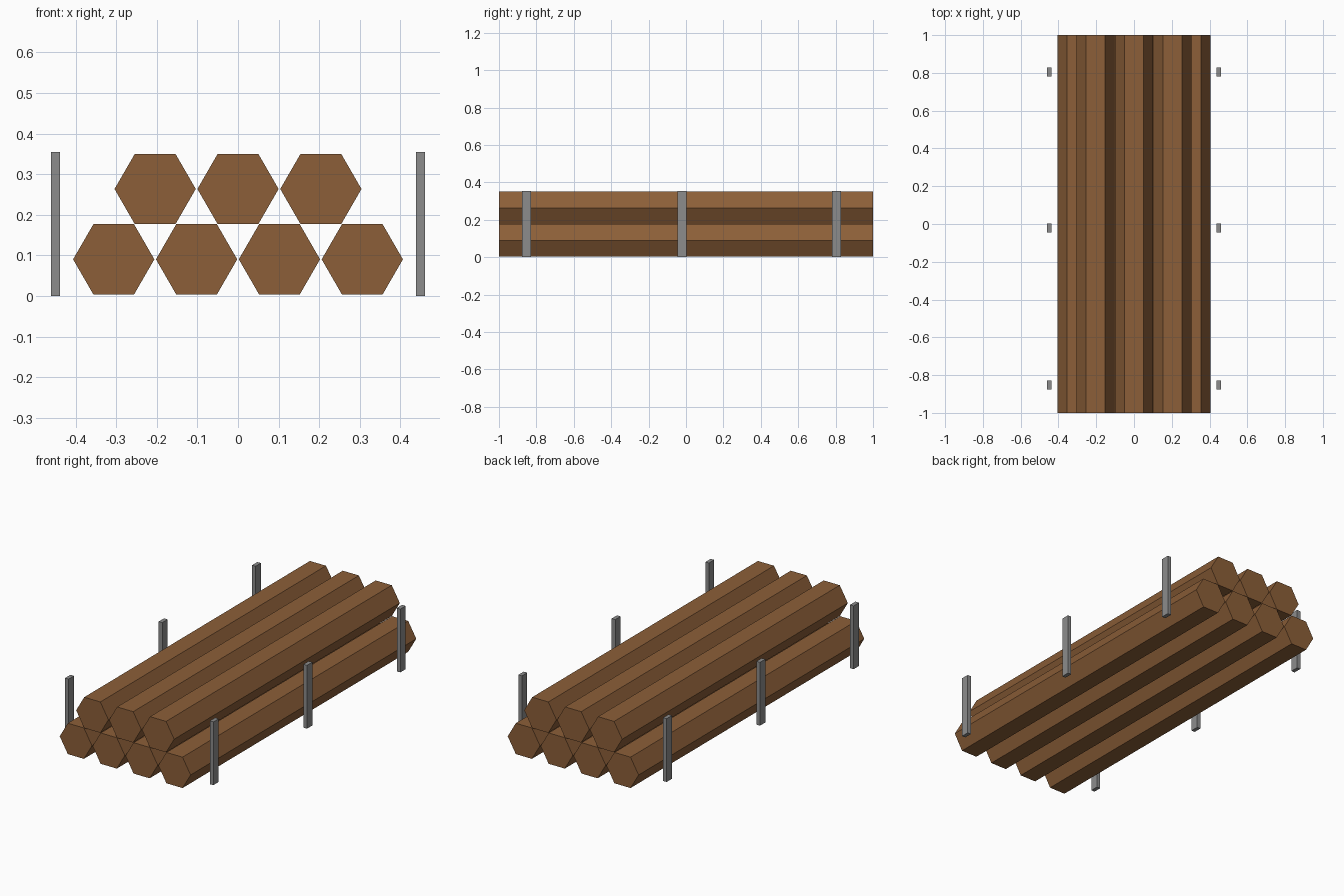
import bpy, bmesh, math
from mathutils import Matrix

if "Cube" in bpy.data.objects:
    bpy.data.objects.remove(bpy.data.objects["Cube"])


def material(name, rgb):
    m = bpy.data.materials.new(name)
    m.diffuse_color = (*rgb, 1)
    m.use_nodes = True
    m.node_tree.nodes["Principled BSDF"].inputs["Base Color"].default_value = m.diffuse_color
    return m


WOOD = material("brown wood", (0.262, 0.114, 0.040))
STEEL = material("grey steel", (0.262, 0.262, 0.262))


def add_object(name, bm, mat, loc):
    mesh = bpy.data.meshes.new(name)
    bm.to_mesh(mesh)
    bm.free()
    mesh.materials.append(mat)
    ob = bpy.data.objects.new(name, mesh)
    ob.location = loc
    bpy.context.collection.objects.link(ob)
    return ob


# Hexagonal log lying along y, corners pointing to +x and -x
R, PITCH = 0.1, 0.204
APOTHEM = R * math.sqrt(3) / 2


def log(name, x, z):
    bm = bmesh.new()
    bmesh.ops.create_cone(bm, cap_ends=True, segments=6, radius1=R, radius2=R, depth=2,
                          matrix=Matrix.Rotation(math.pi / 2, 4, 'X')
                          @ Matrix.Rotation(math.pi / 2, 4, 'Z'))
    # make sure a corner points along x
    if max(v.co.x for v in bm.verts) < R * 0.99:
        bmesh.ops.rotate(bm, verts=bm.verts, matrix=Matrix.Rotation(math.pi / 6, 3, 'Y'))
    add_object(name, bm, WOOD, (x, 0, z))


# Two stacked rows: four below, three above
for row, count in enumerate((4, 3)):
    for i in range(count):
        log(f"log_row{row + 1}_{i + 1}", (i - (count - 1) / 2) * PITCH,
            0.0905 + row * 2 * APOTHEM)

# Upright stakes on both sides
H = 0.355
for side, sx in (("left", -1), ("right", 1)):
    for i, y in enumerate((-0.852, -0.022, 0.805)):
        bm = bmesh.new()
        bmesh.ops.create_cube(bm, size=1, matrix=Matrix.Diagonal((0.022, 0.047, H, 1)))
        add_object(f"stake_{side}_{i + 1}", bm, STEEL, (sx * 0.449, y, H / 2))
